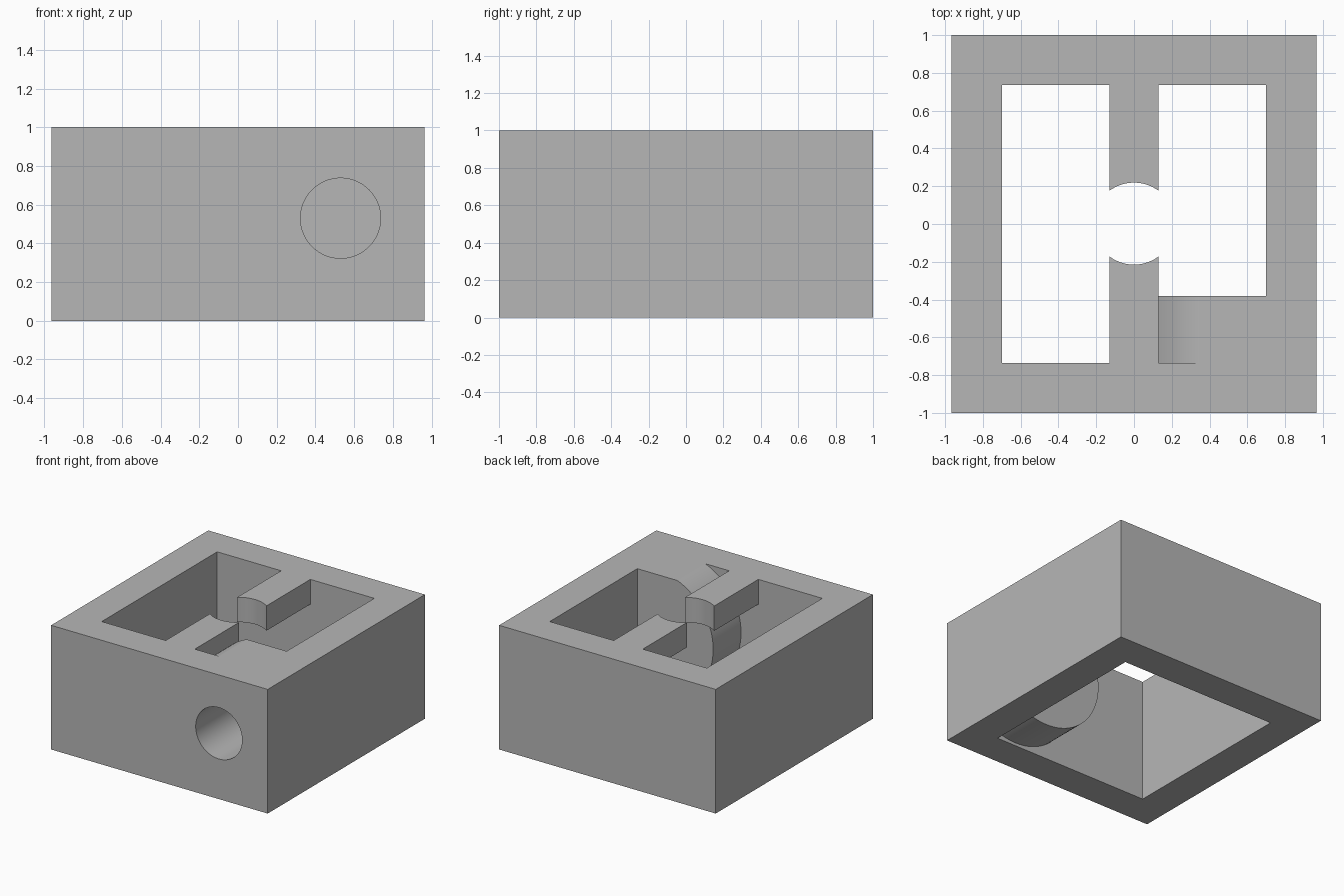
import bpy
import math

cube = bpy.data.objects.get("Cube")
if cube:
    bpy.data.objects.remove(cube, do_unlink=True)

grey = bpy.data.materials.new("plain grey")
grey.use_nodes = True
colour = (0.47, 0.47, 0.47, 1)
grey.diffuse_color = colour
grey.node_tree.nodes["Principled BSDF"].inputs["Base Color"].default_value = colour


def box(name, x, y, z):
    """Box from (low, high) ranges on each axis."""
    ranges = (x, y, z)
    bpy.ops.mesh.primitive_cube_add(size=1, location=[(a + b) / 2 for a, b in ranges])
    ob = bpy.context.object
    ob.name = name
    ob.scale = [b - a for a, b in ranges]
    bpy.ops.object.transform_apply(location=True, rotation=True, scale=True)
    ob.data.materials.append(grey)
    return ob


def cylinder(name, radius, depth, location, along_y=False):
    turn = (math.pi / 2, 0, 0) if along_y else (0, 0, 0)
    bpy.ops.mesh.primitive_cylinder_add(vertices=96, radius=radius, depth=depth,
                                        location=location, rotation=turn)
    ob = bpy.context.object
    ob.name = name
    bpy.ops.object.transform_apply(location=True, rotation=True, scale=True)
    ob.data.materials.append(grey)
    return ob


def subtract(target, tool):
    """Cut the tool out of the target, then discard the tool."""
    mod = target.modifiers.new("cut", 'BOOLEAN')
    mod.operation = 'DIFFERENCE'
    mod.solver = 'EXACT'
    mod.object = tool
    bpy.context.view_layer.objects.active = target
    bpy.ops.object.modifier_apply(modifier=mod.name)
    bpy.data.objects.remove(tool, do_unlink=True)


HOLE_X, HOLE_Z = 0.53, 0.53
BOSS_END, WALL_Y = -0.38, 0.735

# Hollow through the block, leaving material for the top bar and the round boss
hollow = box("hollow", (-0.7, 0.7), (-WALL_Y, WALL_Y), (-0.2, 1.2))
subtract(hollow, box("bar", (-0.13, 0.13), (-0.9, 0.9), (0.8, 1.4)))
boss_start = -0.9
subtract(hollow, cylinder("boss", 0.506, BOSS_END - boss_start,
                          (HOLE_X, (BOSS_END + boss_start) / 2, HOLE_Z), True))

# Block with the hollow removed
housing = box("housing", (-0.965, 0.965), (-1, 1), (0, 1))
subtract(housing, hollow)

# Vertical round gap in the middle of the bar
subtract(housing, cylinder("bar_gap", 0.217, 0.6, (0, 0.002, 1)))

# Bore through the front wall and boss
bore_start = -1.2
subtract(housing, cylinder("front_bore", 0.207, BOSS_END - bore_start,
                           (HOLE_X, (BOSS_END + bore_start) / 2, HOLE_Z), True))

bpy.ops.object.select_all(action='DESELECT')
housing.select_set(True)
bpy.context.view_layer.objects.active = housing
bpy.ops.object.shade_smooth_by_angle(angle=math.radians(20))
